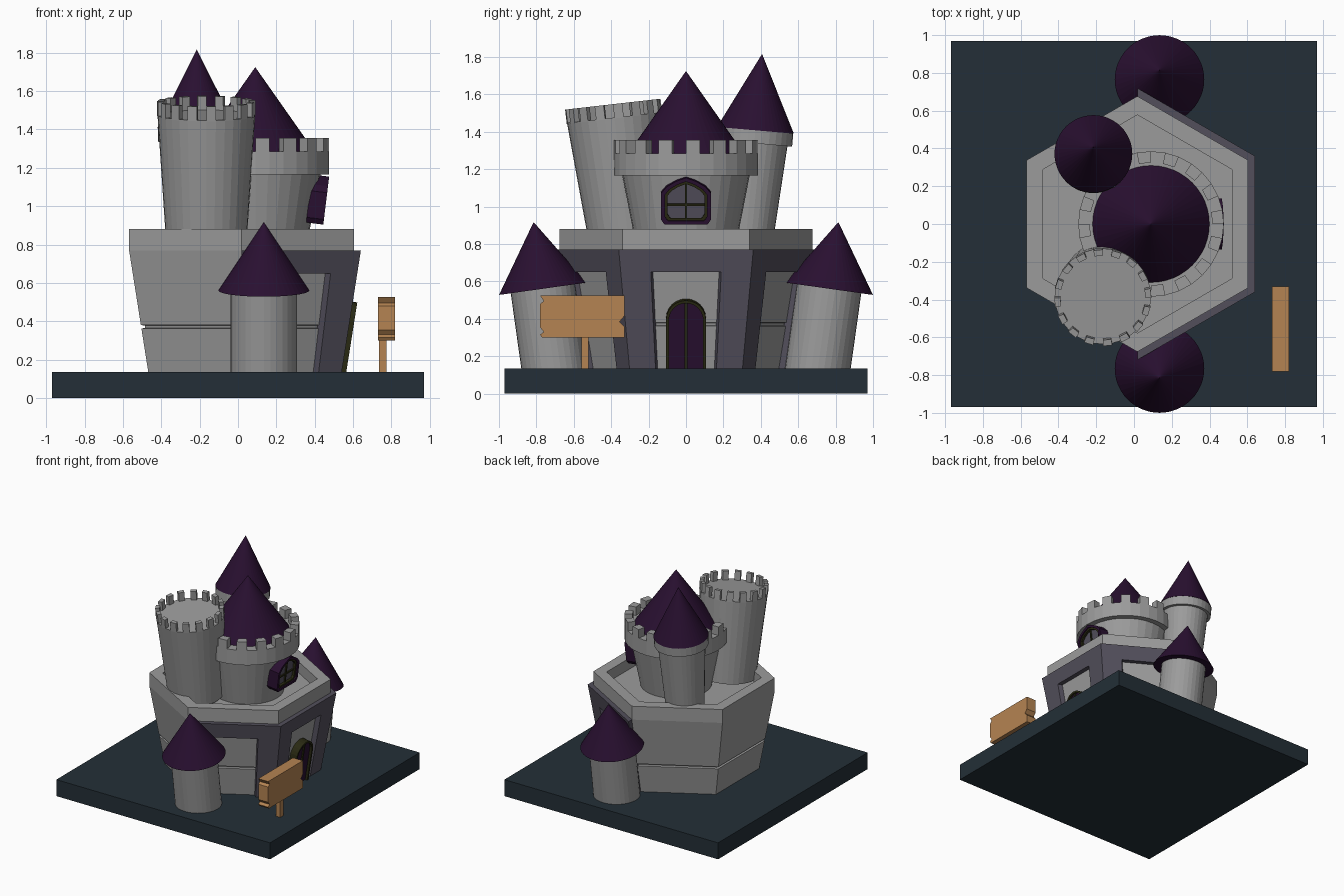
import bpy, bmesh
from math import sin, cos, pi, radians

cube = bpy.data.objects.get("Cube")
if cube:
    bpy.data.objects.remove(cube, do_unlink=True)


def material(name, r, g, b):
    m = bpy.data.materials.new(name)
    m.use_nodes = True
    m.diffuse_color = (r, g, b, 1)
    m.node_tree.nodes["Principled BSDF"].inputs["Base Color"].default_value = (r, g, b, 1)
    return m


STONE = material("light stone", 0.33, 0.33, 0.33)
SLATE = material("slate frame", 0.085, 0.078, 0.105)
GROUND = material("dark ground", 0.017, 0.028, 0.038)
ROOF = material("purple roof", 0.022, 0.005, 0.03)
TRIM = material("dark olive trim", 0.022, 0.022, 0.006)
WOOD = material("wood", 0.46, 0.23, 0.085)


def finish(name, bm, mat, loc=(0, 0, 0), rot=(0, 0, 0)):
    bmesh.ops.recalc_face_normals(bm, faces=bm.faces)
    me = bpy.data.meshes.new(name)
    bm.to_mesh(me)
    bm.free()
    me.materials.append(mat)
    ob = bpy.data.objects.new(name, me)
    ob.location = loc
    ob.rotation_euler = [radians(a) for a in rot]
    bpy.context.collection.objects.link(ob)
    return ob


def lathe(name, profile, mat, loc=(0, 0, 0), rot=(0, 0, 0), sides=32, phase=0.0):
    """Turn (radius, height) points into a solid with flat sides."""
    bm = bmesh.new()
    rings = []
    for r, z in profile:
        n = sides if r > 0 else 1
        rings.append([bm.verts.new((r * cos(phase + 2 * pi * i / sides),
                                    r * sin(phase + 2 * pi * i / sides), z)) for i in range(n)])
    for a, b in zip(rings, rings[1:]):
        for i in range(sides):
            j = (i + 1) % sides
            if len(b) == 1:
                bm.faces.new((a[i], a[j], b[0]))
            else:
                bm.faces.new((a[i], a[j], b[j], b[i]))
    for ring in (rings[0], rings[-1]):
        if len(ring) > 1:
            bm.faces.new(ring)
    return finish(name, bm, mat, loc, rot)


def block(bm, low, high):
    """Six-sided block from a lower and an upper quad."""
    a = [bm.verts.new(p) for p in low]
    b = [bm.verts.new(p) for p in high]
    bm.faces.new(a)
    bm.faces.new(b)
    for i in range(4):
        j = (i + 1) % 4
        bm.faces.new((a[i], a[j], b[j], b[i]))


def box(name, x, y, z, mat):
    bm = bmesh.new()
    quad = [(x[0], y[0]), (x[1], y[0]), (x[1], y[1]), (x[0], y[1])]
    block(bm, [(*p, z[0]) for p in quad], [(*p, z[1]) for p in quad])
    return finish(name, bm, mat)


def merlons(name, r0, r1, z0, z1, loc, rot=(0, 0, 0), count=16):
    bm = bmesh.new()
    for i in range(count):
        a, b = 2 * pi * i / count, 2 * pi * (i + 0.5) / count
        quad = [(r * cos(t), r * sin(t)) for r, t in ((r0, a), (r1, a), (r1, b), (r0, b))]
        block(bm, [(*p, z0) for p in quad], [(*p, z1) for p in quad])
    return finish(name, bm, STONE, loc, rot)


def plate(name, outline, x0, x1, mat, loc=(0, 0, 0), rot=(0, 0, 0), inner=None):
    """Extrude a (y, z) outline along x; an inner outline makes it a ring."""
    bm = bmesh.new()
    n = len(outline)

    def loop(pts, x):
        return [bm.verts.new((x, y, z)) for y, z in pts]

    loops = [loop(outline, x0), loop(outline, x1)]
    if inner:
        loops += [loop(inner, x1), loop(inner, x0)]
        pairs = list(zip(loops, loops[1:] + loops[:1]))
    else:
        bm.faces.new(loops[0])
        bm.faces.new(loops[1])
        pairs = [loops]
    for a, b in pairs:
        for i in range(n):
            j = (i + 1) % n
            bm.faces.new((a[i], a[j], b[j], b[i]))
    return finish(name, bm, mat, loc, rot)


# Ground slab
box("ground_slab", (-0.97, 0.97), (-0.97, 0.97), (0, 0.135), GROUND)

# Hexagonal keep with a groove, flared walls and a parapet
KEEP_X = 0.018
HEX = cos(pi / 6)


def wall(z):
    return 0.486 + 0.1 * (min(z, 0.77) - 0.135) / 0.635


keep = [(wall(0.13), 0.13), (wall(0.362), 0.362), (wall(0.362) - 0.02, 0.365),
        (wall(0.378) - 0.02, 0.377), (wall(0.38), 0.38), (wall(0.77), 0.77),
        (wall(0.88), 0.88), (0.5, 0.88), (0.5, 0.79)]
lathe("keep_wall", [(a / HEX, z) for a, z in keep], STONE, (KEEP_X, 0, 0), sides=6, phase=pi / 6)


# Slate portal frames on the three front walls
def wall_point(angle, u, z, offset):
    a = wall(z) + offset
    t = u * a * 0.5 / HEX
    return (KEEP_X + a * cos(angle) - t * sin(angle), a * sin(angle) + t * cos(angle), z)


bm = bmesh.new()
for angle in (-pi / 3, 0, pi / 3):
    for u0, u1, z0, z1 in ((-1, -0.54, 0.13, 0.77), (0.54, 1, 0.13, 0.77), (-0.54, 0.54, 0.65, 0.77)):
        corners = ((u0, -0.01), (u1, -0.01), (u1, 0.037), (u0, 0.037))
        block(bm, [wall_point(angle, u, z0, o) for u, o in corners],
              [wall_point(angle, u, z1, o) for u, o in corners])
finish("portal_frames", bm, SLATE)


# Arched door on the sloping wall
def arch(half, bottom, spring, rise, steps=12):
    pts = [(half * cos(pi * i / steps), spring + rise * sin(pi * i / steps)) for i in range(steps + 1)]
    return [(half, bottom)] + pts + [(-half, bottom)]


door = dict(loc=(KEEP_X + wall(0.135), 0, 0.135), rot=(0, 9, 0))
plate("door_frame", arch(0.107, -0.01, 0.27, 0.107), -0.01, 0.06, TRIM,
      inner=arch(0.092, -0.01, 0.27, 0.092), **door)
plate("door_panel", arch(0.094, -0.01, 0.27, 0.094), -0.01, 0.04, ROOF, **door)
plate("door_split", [(-0.008, 0), (0.008, 0), (0.008, 0.36), (-0.008, 0.36)], 0.03, 0.05, TRIM, **door)

# Central tower
mid = (0.09, 0, 0)
lathe("central_tower", [(0.265, 0.78), (0.34, 1.165), (0.385, 1.165), (0.385, 1.285)], STONE, mid)
merlons("central_tower_merlons", 0.325, 0.385, 1.28, 1.355, mid)
lathe("central_tower_roof", [(0.31, 1.284), (0, 1.725)], ROOF, mid, sides=48)


# Pointed window on the central tower
def pointed(s):
    half = [(0.115, -0.122), (0.134, -0.095), (0.134, 0.045), (0.105, 0.08), (0.055, 0.11)]
    pts = half + [(0, 0.13)] + [(-y, z) for y, z in reversed(half)]
    return [(y * s, z * s) for y, z in pts]


win = dict(loc=(0.42, 0, 1.03), rot=(0, 7, 0))
plate("window_surround", pointed(1), -0.05, 0.04, ROOF, inner=pointed(0.84), **win)
plate("window_trim", pointed(0.86), -0.04, 0.03, TRIM, inner=pointed(0.73), **win)
plate("window_glass", pointed(0.78), -0.04, 0.01, SLATE, **win)
plate("window_bar_upright", [(-0.006, -0.1), (0.006, -0.1), (0.006, 0.1), (-0.006, 0.1)],
      0, 0.02, TRIM, **win)
plate("window_bar_cross", [(-0.1, -0.025), (0.1, -0.025), (0.1, -0.013), (-0.1, -0.013)],
      0, 0.02, TRIM, **win)

# Tall leaning tower with merlons
tall = dict(loc=(-0.165, -0.315, 0.88), rot=(6.5, 0, 0))
lathe("tall_tower", [(0.21, -0.07), (0.255, 0.6)], STONE, **tall)
merlons("tall_tower_merlons", 0.225, 0.257, 0.595, 0.672, **tall)

# Leaning rear tower with a collar and a pointed roof
rear = dict(loc=(-0.215, 0.325, 0.88), rot=(-5, 0, 0))
lathe("rear_tower", [(0.143, -0.09), (0.178, 0.46), (0.203, 0.46), (0.203, 0.53)], STONE, **rear)
lathe("rear_tower_roof", [(0.206, 0.53), (0, 0.94)], ROOF, sides=48, **rear)

# Pair of small leaning side towers
for side, label in ((1, "back"), (-1, "front")):
    place = dict(loc=(0.135, side * 0.705, 0.135), rot=(-8 * side, 0, 0))
    lathe(label + "_side_tower", [(0.174, -0.04), (0.174, 0.44)], STONE, **place)
    lathe(label + "_side_roof", [(0.237, 0.43), (0, 0.79)], ROOF, sides=48, **place)

# Wooden signpost with chipped ends
box("sign_post", (0.735, 0.775), (-0.56, -0.52), (0.13, 0.32), WOOD)
board = [(-0.78, 0.525), (-0.76, 0.495), (-0.78, 0.48), (-0.78, 0.355), (-0.76, 0.33), (-0.78, 0.315),
         (-0.77, 0.3), (-0.33, 0.3), (-0.33, 0.36), (-0.355, 0.385), (-0.33, 0.415), (-0.33, 0.525)]
plate("sign_board", board, 0.73, 0.82, WOOD)
